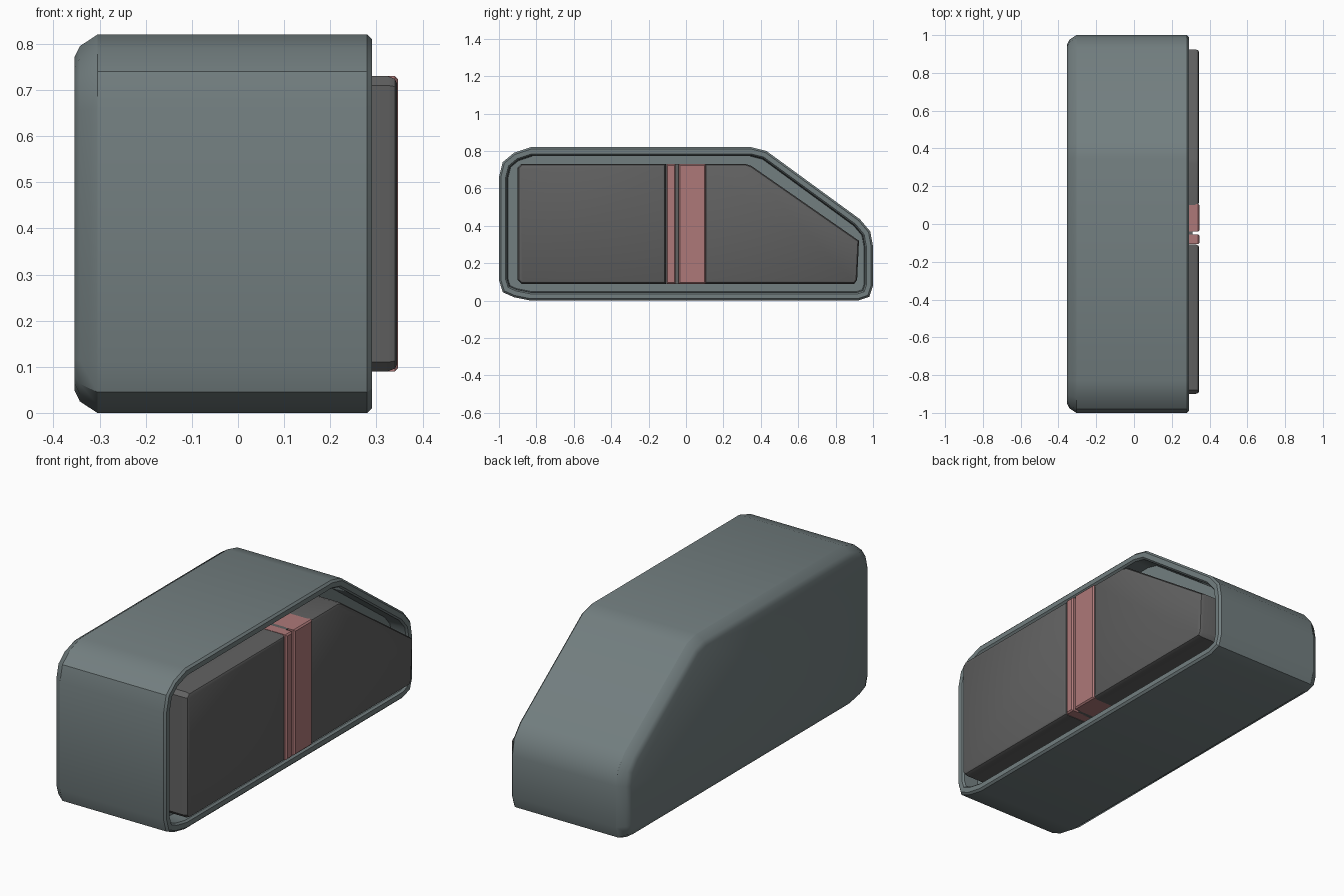
import bpy, bmesh, math
from mathutils import Vector

if "Cube" in bpy.data.objects:
    bpy.data.objects.remove(bpy.data.objects["Cube"])


def material(name, rgb):
    m = bpy.data.materials.new(name)
    m.diffuse_color = (*rgb, 1)
    m.use_nodes = True
    m.node_tree.nodes["Principled BSDF"].inputs["Base Color"].default_value = m.diffuse_color
    return m


def inset(pts, d):
    """Mitred inward offset of a counter-clockwise (y, z) outline."""
    out = []
    n = len(pts)
    for i in range(n):
        a, b, c = (Vector(pts[(i + k) % n]) for k in (-1, 0, 1))
        e1, e2 = (b - a).normalized(), (c - b).normalized()
        n1, n2 = Vector((-e1.y, e1.x)), Vector((-e2.y, e2.x))
        out.append(b + (n1 + n2) * d / (1 + n1.dot(n2)))
    return out


def loft(name, outline, steps, mat):
    """Skin copies of an outline; steps are (x, inset) pairs, ends are capped."""
    bm = bmesh.new()
    rings = [[bm.verts.new((x, p[0], p[1])) for p in inset(outline, d)] for x, d in steps]
    n = len(outline)
    for r, s in zip(rings, rings[1:]):
        for i in range(n):
            j = (i + 1) % n
            bm.faces.new((r[i], r[j], s[j], s[i]))
    bm.faces.new(rings[0][::-1])
    bm.faces.new(rings[-1])
    bmesh.ops.recalc_face_normals(bm, faces=bm.faces)
    me = bpy.data.meshes.new(name)
    bm.to_mesh(me)
    bm.free()
    ob = bpy.data.objects.new(name, me)
    bpy.context.collection.objects.link(ob)
    me.materials.append(mat)
    bpy.context.view_layer.objects.active = ob
    ob.select_set(True)
    bpy.ops.object.shade_smooth_by_angle(angle=math.radians(32))
    ob.select_set(False)
    return ob


slate = material("slate", (0.17, 0.21, 0.215))
grey = material("dark_grey", (0.12, 0.12, 0.12))
pink = material("dusty_pink", (0.42, 0.19, 0.19))

# Housing: bevelled back, long side walls, narrow rim and recessed floor
body = [(-0.83, 0), (0.92, 0), (0.98, 0.02), (1, 0.08),
        (1, 0.29), (0.985, 0.37), (0.93, 0.435),
        (0.43, 0.80), (0.35, 0.82),
        (-0.83, 0.82), (-0.92, 0.79), (-0.98, 0.74), (-1, 0.66),
        (-1, 0.11), (-0.98, 0.045), (-0.92, 0.018)]
body_steps = [(-0.355, 0.05), (-0.343, 0.025), (-0.305, 0), (0.28, 0), (0.29, 0.01),
              (0.29, 0.035), (0.28, 0.043), (0.20, 0.048)]
loft("housing", body, body_steps, slate)

# Face panels and accent strips standing proud of the recess
lo, hi = 0.09, 0.73


def slab(y0, y1):
    return [(y0, lo), (y1, lo), (y1, hi), (y0, hi)]


panel_steps = [(0.19, 0), (0.325, 0), (0.340, 0.006), (0.345, 0.016)]
strip_steps = [(0.19, 0), (0.340, 0), (0.347, 0.007)]
rear = [(-0.90, 0.11), (-0.88, lo), (-0.108, lo), (-0.108, hi), (-0.88, hi), (-0.90, 0.71)]
nose = [(0.10, lo), (0.90, lo), (0.915, 0.11), (0.925, 0.32), (0.35, 0.72), (0.32, hi), (0.10, hi)]
loft("rear_panel", rear, panel_steps, grey)
loft("nose_panel", nose, panel_steps, grey)
loft("narrow_strip", slab(-0.105, -0.055), strip_steps, pink)
loft("wide_strip", slab(-0.04, 0.105), strip_steps, pink)

# Thin backing in the slot between the strips
loft("strip_slot", slab(-0.06, -0.035), [(0.19, 0), (0.31, 0)], grey)
